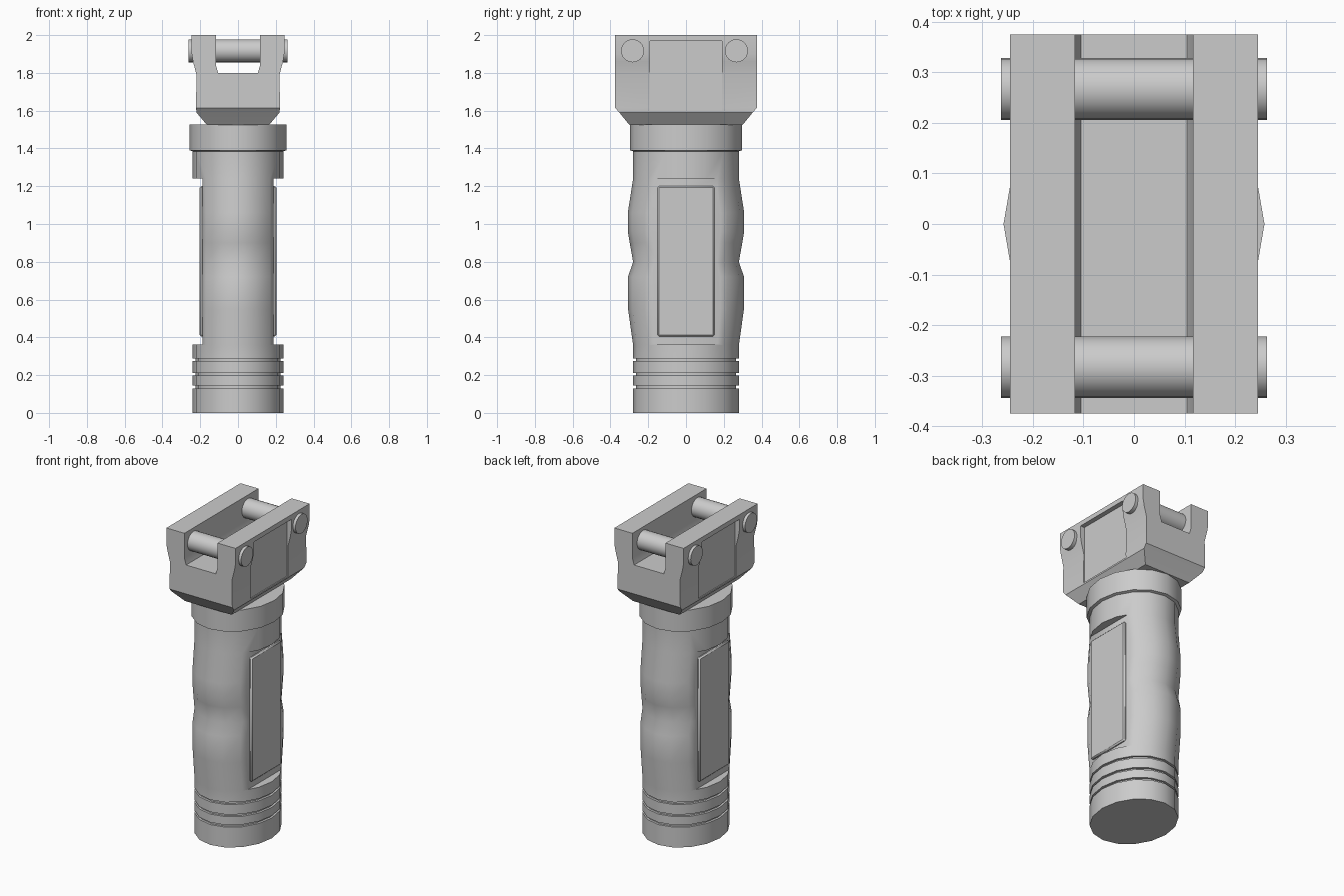
import bpy, bmesh, math

if "Cube" in bpy.data.objects:
    bpy.data.objects.remove(bpy.data.objects["Cube"])

SEG = 16


def activate(ob):
    bpy.ops.object.select_all(action='DESELECT')
    bpy.context.view_layer.objects.active = ob
    ob.select_set(True)


def smooth(ob, angle=32):
    activate(ob)
    bpy.ops.object.shade_smooth_by_angle(angle=math.radians(angle))


def ellipse(hx, hy):
    return [(hx * math.cos(2 * math.pi * i / SEG), hy * math.sin(2 * math.pi * i / SEG))
            for i in range(SEG)]


def rect(hx, hy):
    return [(hx, hy), (-hx, hy), (-hx, -hy), (hx, -hy)]


def loft(name, levels, shape):
    """Stack cross-sections given as (z, half width, half depth)."""
    bm = bmesh.new()
    rings = [[bm.verts.new((x, y, z)) for x, y in shape(hx, hy)] for z, hx, hy in levels]
    for a, b in zip(rings, rings[1:]):
        n = len(a)
        for i in range(n):
            bm.faces.new((a[i], a[(i + 1) % n], b[(i + 1) % n], b[i]))
    bm.faces.new(rings[0][::-1])
    bm.faces.new(rings[-1])
    bmesh.ops.recalc_face_normals(bm, faces=bm.faces)
    me = bpy.data.meshes.new(name)
    bm.to_mesh(me)
    bm.free()
    ob = bpy.data.objects.new(name, me)
    bpy.context.collection.objects.link(ob)
    return ob


def box(name, x, y, z):
    bpy.ops.mesh.primitive_cube_add(size=1, location=(sum(x) / 2, sum(y) / 2, sum(z) / 2))
    ob = bpy.context.object
    ob.name = name
    ob.scale = (x[1] - x[0], y[1] - y[0], z[1] - z[0])
    bpy.ops.object.transform_apply(location=False, rotation=False, scale=True)
    return ob


def cut(ob, cutter):
    cutter.hide_render = True
    mod = ob.modifiers.new("cut", 'BOOLEAN')
    mod.operation = 'DIFFERENCE'
    mod.solver = 'EXACT'
    mod.object = cutter
    activate(ob)
    bpy.ops.object.modifier_apply(modifier=mod.name)
    bpy.data.objects.remove(cutter, do_unlink=True)


# Grip body: ribbed base, two finger swells, top collar
W, D = 0.24, 0.28
levels = [(0, W, D)]
for z in (0.13, 0.197, 0.275):
    levels += [(z, W, D), (z, W - 0.015, D - 0.014),
               (z + 0.014, W - 0.015, D - 0.014), (z + 0.014, W, D)]
levels += [(z, W, d) for z, d in ((0.36, 0.28), (0.55, 0.307), (0.72, 0.307), (0.80, 0.28),
                                  (0.90, 0.298), (0.96, 0.308), (1.06, 0.308), (1.24, 0.28), (1.385, 0.28))]
levels += [(1.39, 0.258, 0.297), (1.527, 0.258, 0.297)]
grip = loft("grip_body", levels, ellipse)
for s in (1, -1):
    cut(grip, box("recess_cutter", sorted((s * 0.188, s * 0.5)), (-0.5, 0.5), (0.362, 1.24)))
smooth(grip)

# Side panels set in the flat recesses
for s, side in ((1, "right"), (-1, "left")):
    panel = box("side_panel_" + side, sorted((s * 0.17, s * 0.203)), (-0.15, 0.15), (0.405, 1.2))
    bev = panel.modifiers.new("edge", 'BEVEL')
    bev.width = 0.008
    bev.segments = 1
    smooth(panel, 20)

# Clamp head: tapered block flaring into two rails
head = loft("clamp_head", [(1.525, 0.165, 0.30), (1.59, 0.22, 0.353), (1.615, 0.222, 0.375),
                           (1.79, 0.22, 0.375), (1.86, 0.238, 0.375), (1.90, 0.245, 0.375),
                           (2.0, 0.245, 0.375)], rect)
slot = loft("slot_cutter", [(1.80, 0.105, 0.6), (1.84, 0.117, 0.6), (2.1, 0.117, 0.6)], rect)
cut(head, slot)
for s in (1, -1):
    cut(head, box("hollow_cutter", sorted((s * 0.215, s * 0.5)), (-0.19, 0.19), (1.60, 1.97)))
smooth(head)

# Cross bolts joining the rails
for y, end in ((-0.283, "front"), (0.267, "back")):
    bpy.ops.mesh.primitive_cylinder_add(vertices=24, radius=0.061, depth=0.526,
                                        location=(0, y, 1.917), rotation=(0, math.pi / 2, 0))
    bolt = bpy.context.object
    bolt.name = "cross_bolt_" + end
    smooth(bolt)
